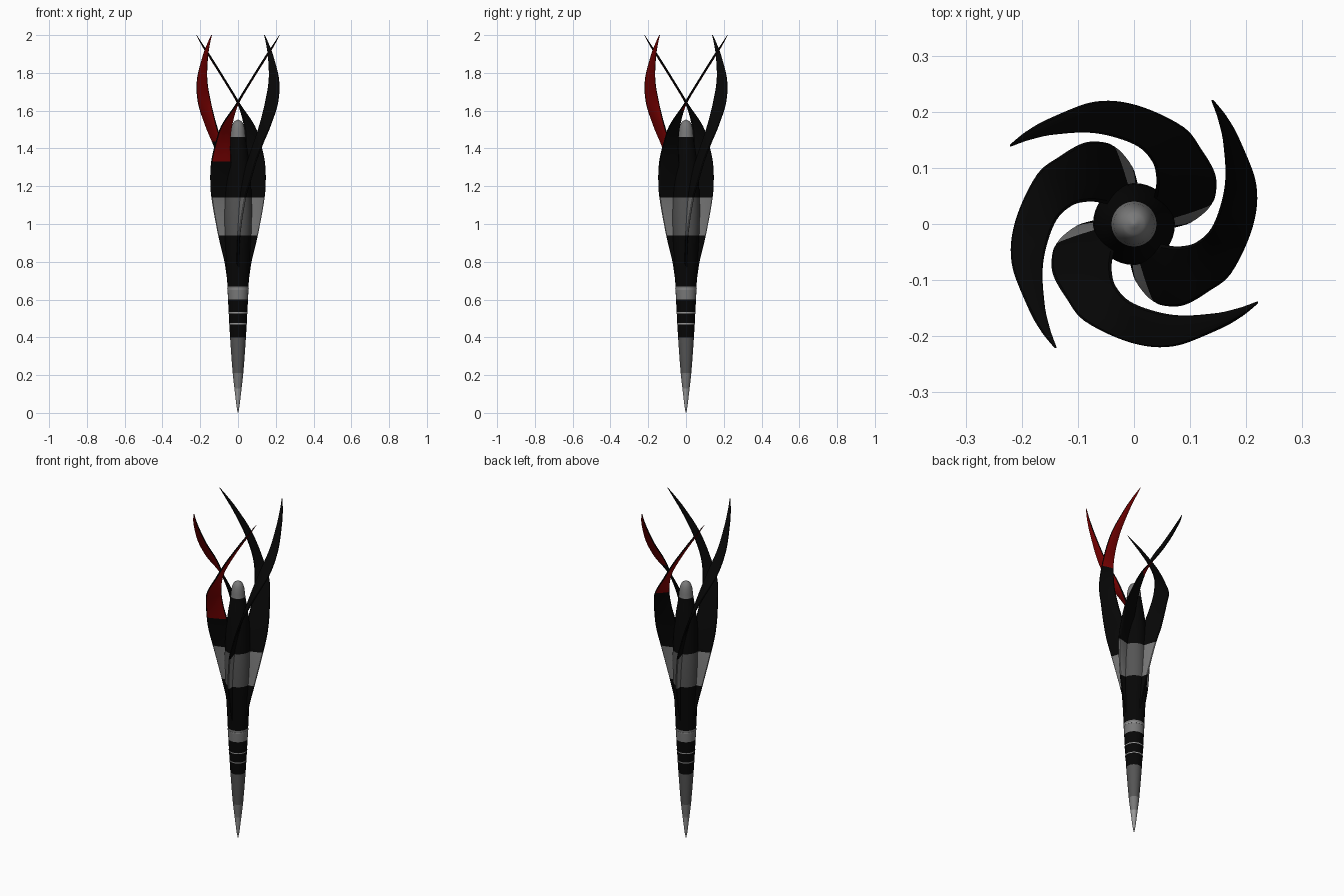
import bpy, bmesh, math
from mathutils import Vector

cube = bpy.data.objects.get("Cube")
if cube:
    bpy.data.objects.remove(cube, do_unlink=True)


def material(name, rgb):
    m = bpy.data.materials.new(name)
    m.use_nodes = True
    m.diffuse_color = (*rgb, 1)
    m.node_tree.nodes["Principled BSDF"].inputs["Base Color"].default_value = (*rgb, 1)
    return m


BLACK, DARK, MID, LIGHT, RED = range(5)
MATS = [
    material("black", (0.002, 0.002, 0.002)),
    material("dark grey", (0.09, 0.09, 0.09)),
    material("mid grey", (0.19, 0.19, 0.19)),
    material("light grey", (0.32, 0.32, 0.32)),
    material("deep red", (0.25, 0.001, 0.001)),
]


def finish(bm, name):
    bmesh.ops.recalc_face_normals(bm, faces=bm.faces)
    me = bpy.data.meshes.new(name)
    bm.to_mesh(me)
    bm.free()
    for m in MATS:
        me.materials.append(m)
    ob = bpy.data.objects.new(name, me)
    bpy.context.collection.objects.link(ob)
    bpy.ops.object.select_all(action="DESELECT")
    ob.select_set(True)
    bpy.context.view_layer.objects.active = ob
    bpy.ops.object.shade_smooth_by_angle(angle=math.radians(35))
    return ob


def spline(keys, steps):
    """Smooth rows through the keys, keeping every key as a row."""
    rows = []
    last = len(keys) - 1
    for i in range(last):
        p = [Vector(keys[min(max(i + k, 0), last)]) for k in (-1, 0, 1, 2)]
        m1 = (p[2] - p[0]) / max(p[2][0] - p[0][0], 1e-6)
        m2 = (p[3] - p[1]) / max(p[3][0] - p[1][0], 1e-6)
        h = p[2][0] - p[1][0]
        for s in range(steps):
            t = s / steps
            rows.append(p[1] * (2*t**3 - 3*t**2 + 1) + m1 * h * (t**3 - 2*t**2 + t)
                        + p[2] * (3*t**2 - 2*t**3) + m2 * h * (t**3 - t**2))
    rows.append(Vector(keys[-1]))
    return rows


# Central body: turned profile of (height, radius), coloured in bands
PROFILE = [(0, 0.001), (0.03, 0.007), (0.13, 0.019), (0.21, 0.028), (0.4, 0.042),
           (0.6, 0.053), (0.67, 0.056), (0.78, 0.061), (0.94, 0.07), (1.05, 0.073),
           (1.14, 0.072), (1.24, 0.067), (1.34, 0.058), (1.46, 0.04),
           (1.51, 0.034), (1.54, 0.022), (1.553, 0.002)]
BANDS = [(0.13, LIGHT), (0.21, MID), (0.4, DARK), (0.6, BLACK), (0.67, MID),
         (0.94, BLACK), (1.14, DARK), (1.46, BLACK), (2, MID)]
SIDES = 40


def revolve(name, rows, colour):
    bm = bmesh.new()
    rings = [[bm.verts.new((r * math.cos(a), r * math.sin(a), z))
              for a in (math.tau * k / SIDES for k in range(SIDES))] for z, r in rows]
    for lo, hi, row, nxt in zip(rings, rings[1:], rows, rows[1:]):
        for k in range(SIDES):
            j = (k + 1) % SIDES
            f = bm.faces.new((lo[k], lo[j], hi[j], hi[k]))
            f.material_index = colour((row[0] + nxt[0]) / 2)
    bm.faces.new(rings[0][::-1]).material_index = colour(rows[0][0])
    bm.faces.new(rings[-1]).material_index = colour(rows[-1][0])
    return finish(bm, name)


revolve("body", spline(PROFILE, 4), lambda z: next(c for top, c in BANDS if z < top))

# Thin trim rings around the lower body
for name, z, r in (("lower_ring", 0.472, 0.0475), ("upper_ring", 0.53, 0.0505),
                   ("collar_ring", 0.655, 0.0565)):
    revolve(name, [(z - 0.003, r), (z + 0.003, r + 0.0005)], lambda z: LIGHT)

# Swirling fin: height, inner edge x y, outer edge x y
FIN = [(0.68, 0.03, 0, 0.054, -0.003), (0.8, 0.03, 0, 0.072, -0.002),
       (0.94, 0.03, 0, 0.105, 0.008), (1.14, 0.03, 0.005, 0.141, 0.04),
       (1.24, 0.03, 0.02, 0.147, 0.07), (1.33, 0.036, 0.05, 0.142, 0.096),
       (1.42, 0.04, 0.08, 0.122, 0.13), (1.52, 0.032, 0.112, 0.088, 0.173),
       (1.64, 0, 0.142, 0.004, 0.212), (1.76, -0.07, 0.162, -0.07, 0.218),
       (1.88, -0.145, 0.159, -0.145, 0.19), (1.95, -0.19, 0.149, -0.19, 0.165),
       (2.0, -0.22, 0.138, -0.22, 0.142)]
ACROSS = 8


def fin(name, turn, red_from):
    bm = bmesh.new()
    rows = spline(FIN, 6)
    loops = []
    for z, ix, iy, ox, oy in rows:
        a, b = Vector((ix, iy, z)), Vector((ox, oy, z))
        d = b - a
        n = Vector((-d.y, d.x, 0)).normalized()
        thick = min(0.007, d.length * 0.3)
        # under side runs inner to outer, upper side runs back
        loop = []
        for k in range(2 * ACROSS):
            angle = math.pi * k / ACROSS
            u = (1 - math.cos(angle)) / 2
            bulge = math.copysign(math.sqrt(abs(math.sin(angle))), math.sin(angle))
            loop.append(bm.verts.new(a + d * u + n * thick * bulge))
        loops.append(loop)
    count = 2 * ACROSS
    for lo, hi, row, nxt in zip(loops, loops[1:], rows, rows[1:]):
        z = (row[0] + nxt[0]) / 2
        for k in range(count):
            j = (k + 1) % count
            f = bm.faces.new((lo[k], lo[j], hi[j], hi[k]))
            if 0.94 < z < 1.14:
                f.material_index = MID
            elif z > red_from and 0 < k < ACROSS - 1:
                f.material_index = RED
    bm.faces.new(loops[0][::-1])
    bm.faces.new(loops[-1])
    ob = finish(bm, name)
    ob.rotation_euler.z = turn


# The red lining starts at a different height on each fin
for i, (name, red_from) in enumerate((("left_fin", 1.52), ("back_fin", 1.44),
                                      ("right_fin", 1.33), ("front_fin", 1.6))):
    fin(name, i * math.pi / 2, red_from)
